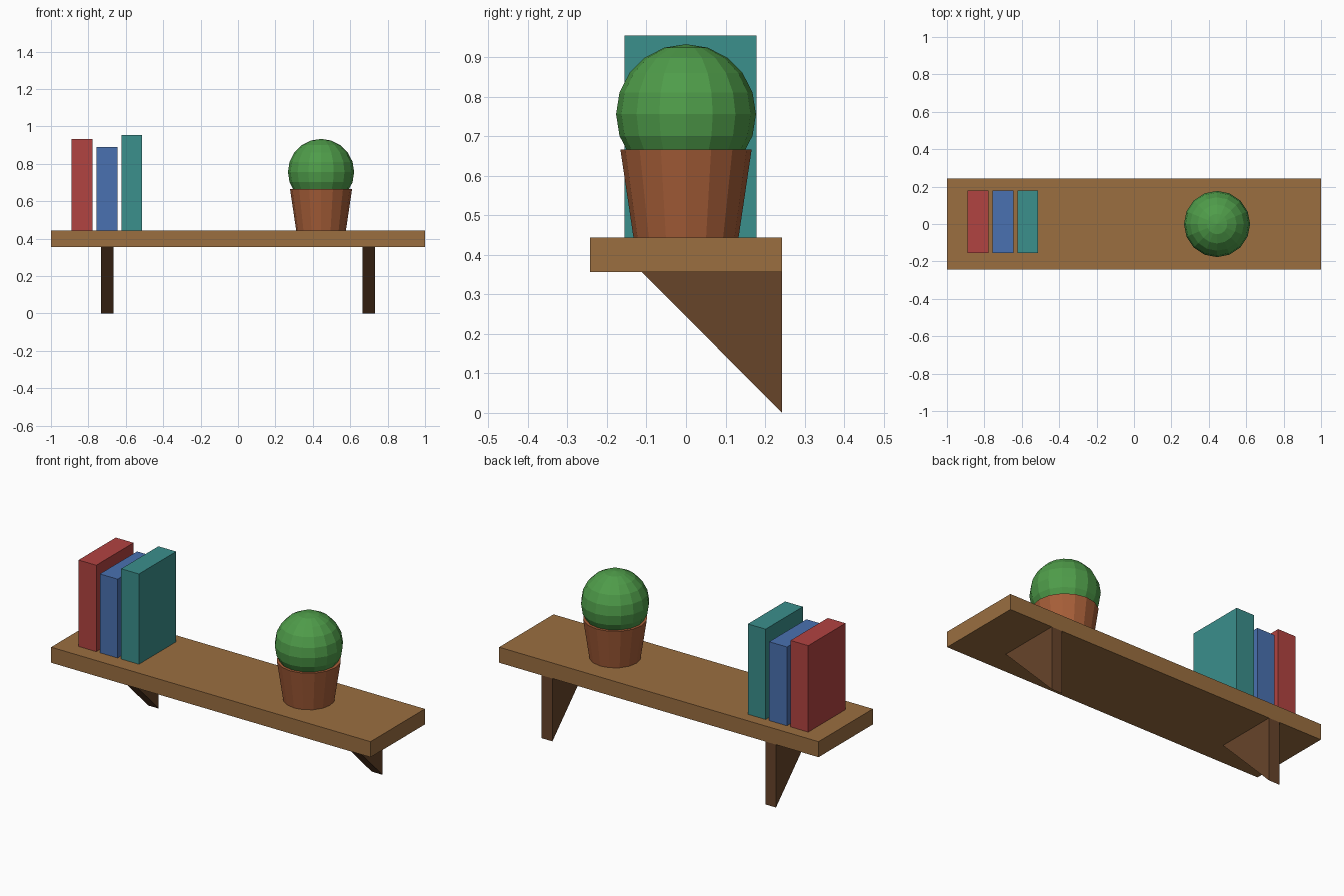
import bpy, bmesh
from mathutils import Matrix

if "Cube" in bpy.data.objects:
    bpy.data.objects.remove(bpy.data.objects["Cube"])

SHELF_BOTTOM, SHELF_TOP, DEPTH = 0.356, 0.444, 0.243


def material(name, hex_code):
    # sRGB hex to linear diffuse colour
    rgb = [(int(hex_code[i:i + 2], 16) / 255) ** 2.2 for i in (0, 2, 4)]
    mat = bpy.data.materials.new(name)
    mat.diffuse_color = (*rgb, 1)
    mat.use_nodes = True
    mat.node_tree.nodes["Principled BSDF"].inputs["Base Color"].default_value = mat.diffuse_color
    return mat


def finish(name, bm, mat):
    bmesh.ops.recalc_face_normals(bm, faces=bm.faces)
    mesh = bpy.data.meshes.new(name)
    bm.to_mesh(mesh)
    bm.free()
    mesh.materials.append(mat)
    obj = bpy.data.objects.new(name, mesh)
    bpy.context.collection.objects.link(obj)
    return obj


def box(name, low, high, mat):
    bm = bmesh.new()
    size = [b - a for a, b in zip(low, high)]
    mid = [(a + b) / 2 for a, b in zip(low, high)]
    bmesh.ops.create_cube(bm, size=1, matrix=Matrix.Translation(mid) @ Matrix.Diagonal((*size, 1)))
    return finish(name, bm, mat)


wood = material("shelf_wood", "996E42")
dark_wood = material("bracket_wood", "67462E")
terracotta = material("terracotta", "A55E3B")
green = material("plant_green", "509B4B")

# Shelf board
box("shelf_board", (-1, -DEPTH, SHELF_BOTTOM), (1, DEPTH, SHELF_TOP), wood)

# Triangular brackets, flush with the back edge
for side, x in (("left", -0.7), ("right", 0.7)):
    bm = bmesh.new()
    profile = [(DEPTH, 0), (DEPTH, SHELF_BOTTOM), (-0.111, SHELF_BOTTOM)]
    face = bm.faces.new([bm.verts.new((x - 0.0335, y, z)) for y, z in profile])
    ext = bmesh.ops.extrude_face_region(bm, geom=[face], use_keep_orig=True)
    verts = [v for v in ext["geom"] if isinstance(v, bmesh.types.BMVert)]
    bmesh.ops.translate(bm, verts=verts, vec=(0.067, 0, 0))
    finish(f"{side}_bracket", bm, dark_wood)

# Row of books
books = [("red", 0.489, "B04543"), ("blue", 0.446, "4B70AF"), ("teal", 0.511, "3D8E8B")]
for i, (name, height, colour) in enumerate(books):
    x = -0.89 + i * 0.1335
    box(f"{name}_book", (x, -0.155, SHELF_TOP), (x + 0.111, 0.178, SHELF_TOP + height),
        material(f"{name}_cover", colour))

# Tapered plant pot
bm = bmesh.new()
bmesh.ops.create_cone(bm, cap_ends=True, segments=16, radius1=0.133, radius2=0.166, depth=0.222,
                      matrix=Matrix.Translation((0.444, 0, SHELF_TOP + 0.111)))
finish("plant_pot", bm, terracotta)

# Round plant
bm = bmesh.new()
bmesh.ops.create_uvsphere(bm, u_segments=16, v_segments=10, radius=0.177,
                          matrix=Matrix.Translation((0.444, 0, 0.756)))
finish("round_plant", bm, green)
